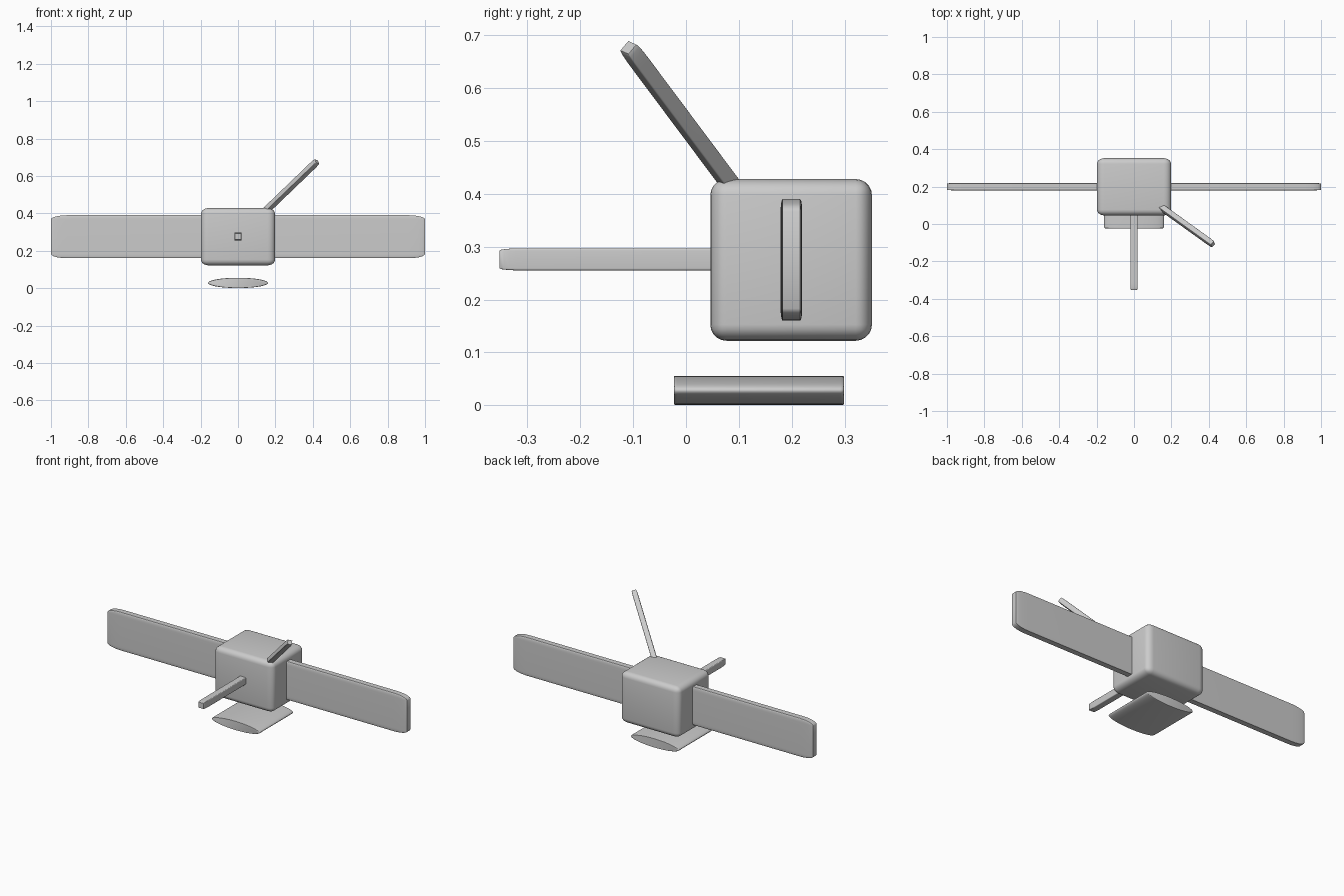
import bpy
import bmesh
from mathutils import Matrix, Vector

if "Cube" in bpy.data.objects:
    bpy.data.objects.remove(bpy.data.objects["Cube"])


def add_object(name, bm, angle=0.6):
    mesh = bpy.data.meshes.new(name)
    bm.to_mesh(mesh)
    bm.free()
    obj = bpy.data.objects.new(name, mesh)
    bpy.context.collection.objects.link(obj)
    bpy.ops.object.select_all(action='DESELECT')
    bpy.context.view_layer.objects.active = obj
    obj.select_set(True)
    bpy.ops.object.shade_smooth_by_angle(angle=angle)
    return obj


def rounded_box(name, size, matrix):
    """Unit cube with rounded edges, stretched to size and then placed."""
    bm = bmesh.new()
    bmesh.ops.create_cube(bm, size=1)
    bmesh.ops.bevel(bm, geom=bm.edges[:], offset=0.1, offset_type='OFFSET',
                    segments=5, profile=0.5, affect='EDGES')
    bm.transform(matrix @ Matrix.Diagonal((*size, 1)))
    bm.normal_update()
    return add_object(name, bm)


def box_between(name, low, high):
    low, high = Vector(low), Vector(high)
    return rounded_box(name, high - low, Matrix.Translation((low + high) / 2))


# Main body
box_between("body", (-0.198, 0.046, 0.122), (0.198, 0.352, 0.428))

# Side panels, one mirrored pair running into the body
for side, label in ((1, "right"), (-1, "left")):
    x0, x1 = sorted((side * 0.11, side * 1.0))
    box_between(label + "_panel", (x0, 0.179, 0.16), (x1, 0.22, 0.39))

# Front boom
box_between("front_boom", (-0.02, -0.353, 0.255), (0.02, 0.1, 0.297))

# Slanted antenna rod
tip = Vector((0.422, -0.109, 0.677))
axis = Vector((0.259, -0.186, 0.249)).normalized()
side_x = Vector((0.71, 0.64, -0.285))
side_x = (side_x - axis * side_x.dot(axis)).normalized()
side_y = axis.cross(side_x)
length = 0.45
placement = Matrix((side_x, side_y, axis)).transposed().to_4x4()
placement.translation = tip - axis * length / 2
rounded_box("antenna", (0.03, 0.03, length), placement)

# Flattened cylindrical pad below the body
bm = bmesh.new()
bmesh.ops.create_cone(bm, cap_ends=True, segments=64, radius1=0.5, radius2=0.5, depth=1)
rims = [e for e in bm.edges if abs(e.verts[0].co.z - e.verts[1].co.z) < 0.01]
bmesh.ops.bevel(bm, geom=rims, offset=0.02, offset_type='OFFSET',
                segments=3, profile=0.5, affect='EDGES')
bm.transform(Matrix.Translation((0, 0.138, 0.028))
             @ Matrix.Diagonal((0.32, 0.322, 0.055, 1))
             @ Matrix.Rotation(1.5707963, 4, 'X'))
bm.normal_update()
add_object("lower_pad", bm)
